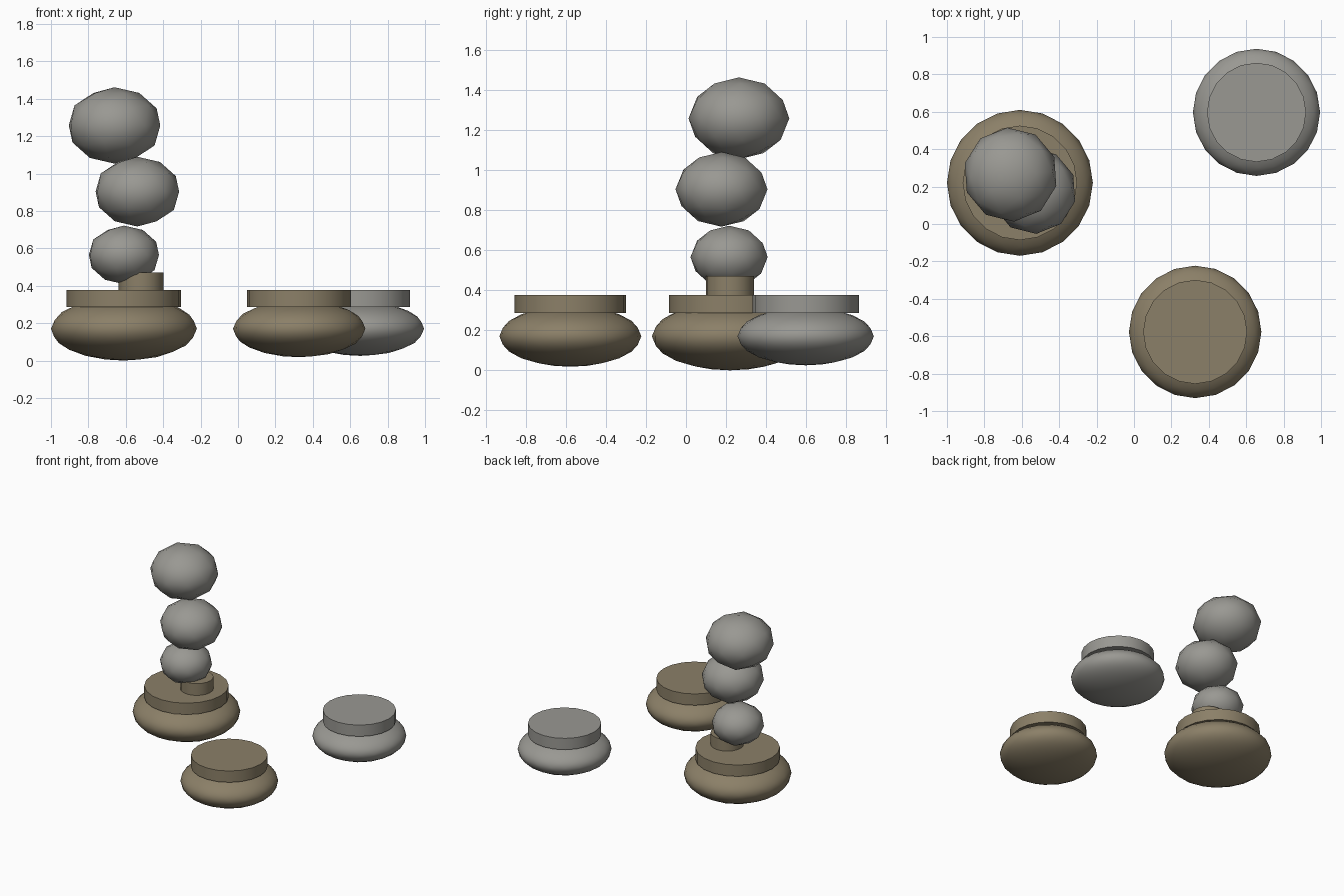
import bpy
import math

cube = bpy.data.objects.get("Cube")
if cube:
    bpy.data.objects.remove(cube, do_unlink=True)


def make_material(name, rgb):
    mat = bpy.data.materials.new(name)
    mat.use_nodes = True
    mat.diffuse_color = (*rgb, 1)
    mat.node_tree.nodes["Principled BSDF"].inputs["Base Color"].default_value = (*rgb, 1)
    return mat


GREY = make_material("grey_stone", (0.32, 0.315, 0.29))
BROWN = make_material("brown_stone", (0.26, 0.215, 0.138))


def stone(name, mat, centre, radius, half_height, detail, turn=0):
    """Smooth, squashed icosphere."""
    bpy.ops.mesh.primitive_ico_sphere_add(subdivisions=detail, radius=1, location=centre)
    obj = bpy.context.object
    obj.name = name
    obj.scale = (radius, radius, half_height)
    obj.rotation_euler.z = math.radians(turn)
    obj.data.materials.append(mat)
    bpy.ops.object.shade_smooth()


def disc(name, mat, x, y, radius, bottom, top):
    """Upright cylinder with sharp rims."""
    bpy.ops.mesh.primitive_cylinder_add(
        vertices=20, radius=radius, depth=top - bottom, location=(x, y, (top + bottom) / 2))
    obj = bpy.context.object
    obj.name = name
    obj.data.materials.append(mat)
    bpy.ops.object.shade_smooth_by_angle(angle=math.radians(30))


# Three flattened boulders, each capped by a flat disc
for name, mat, x, y, radius, half_height, cap in (
    ("large_boulder", BROWN, -0.61, 0.22, 0.39, 0.17, 0.306),
    ("front_boulder", BROWN, 0.327, -0.577, 0.354, 0.152, 0.278),
    ("back_boulder", GREY, 0.655, 0.597, 0.34, 0.145, 0.265),
):
    stone(name, mat, (x, y, 0.17), radius, half_height, 3)
    disc(name + "_cap", mat, x, y, cap, 0.285, 0.376)

# Short post on the large boulder
disc("post", BROWN, -0.518, 0.22, 0.12, 0.37, 0.47)

# Stack of balanced stones
for name, centre, radius in (
    ("lower_stone", (-0.61, 0.215, 0.565), 0.193),
    ("middle_stone", (-0.538, 0.177, 0.903), 0.23),
    ("upper_stone", (-0.66, 0.264, 1.257), 0.252),
):
    stone(name, GREY, centre, radius, radius * 0.81, 2, turn=4)
